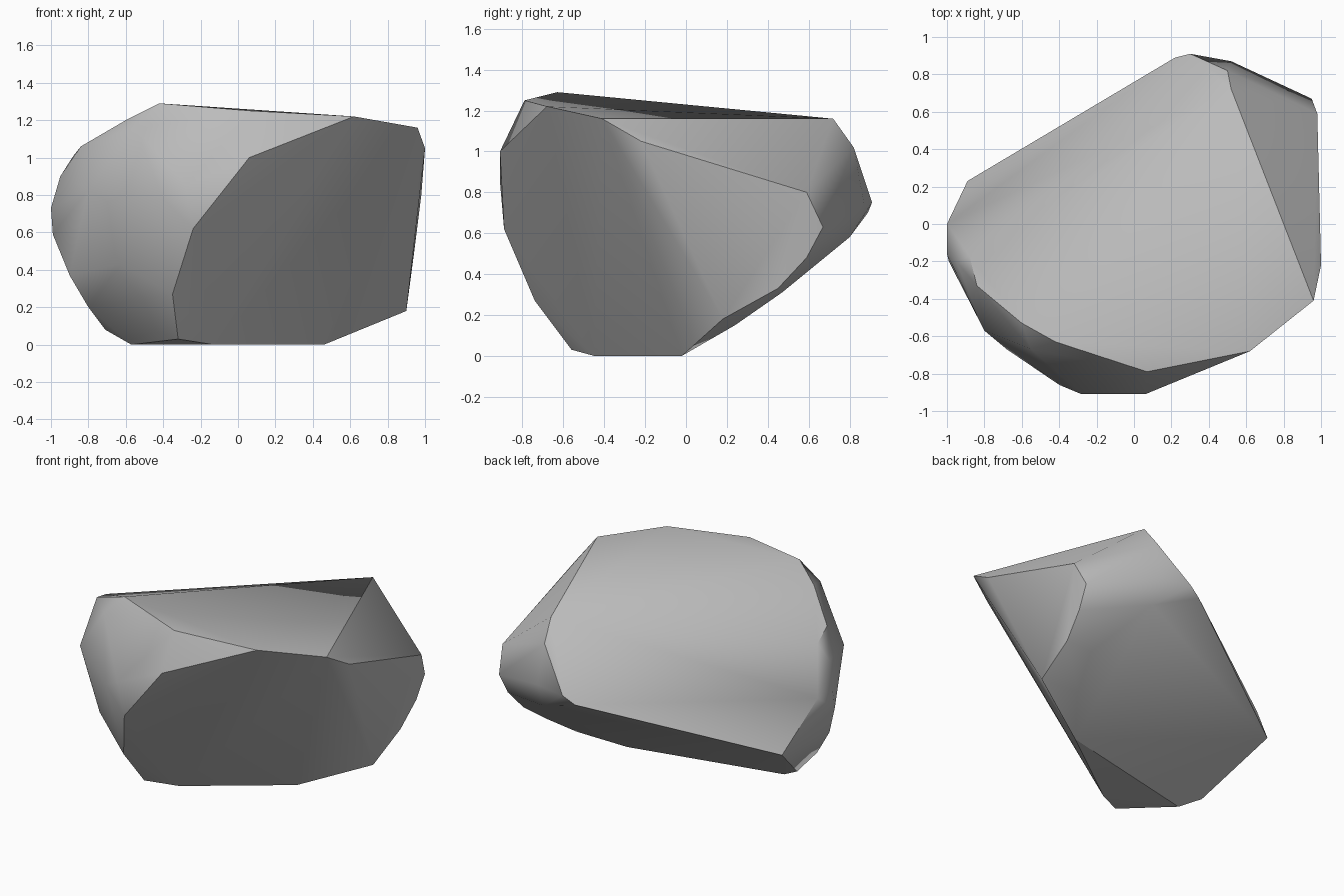
import bpy
import bmesh
import math
from mathutils import Vector

# Remove only the default object
default_object = bpy.data.objects.get("Cube")
if default_object:
    bpy.data.objects.remove(default_object, do_unlink=True)


def make_material(name, red, green, blue):
    """Create one flat colour for both viewport and render."""
    material = bpy.data.materials.new(name)
    material.use_nodes = True
    colour = (red, green, blue, 1)
    material.diffuse_color = colour
    shader = material.node_tree.nodes["Principled BSDF"]
    shader.inputs["Base Color"].default_value = colour
    shader.inputs["Roughness"].default_value = 0.9
    return material


def make_boulder(name, corner_groups, material, flat_angle, crease_angle):
    """Wrap a convex stone around its corners and merge the flat facets."""
    mesh = bpy.data.meshes.new(name)
    shape = bmesh.new()
    for group in corner_groups:
        for corner in group:
            shape.verts.new(Vector(corner))
    hull = bmesh.ops.convex_hull(shape, input=shape.verts[:])

    # Corners that ended up inside the stone are not needed
    unused = {item for item in hull["geom_interior"] + hull["geom_unused"]
              if isinstance(item, bmesh.types.BMVert)}
    bmesh.ops.delete(shape, geom=list(unused), context="VERTS")
    bmesh.ops.dissolve_limit(shape, angle_limit=math.radians(flat_angle),
                             verts=shape.verts[:], edges=shape.edges[:])
    bmesh.ops.recalc_face_normals(shape, faces=shape.faces[:])
    shape.to_mesh(mesh)
    shape.free()
    mesh.materials.append(material)

    boulder = bpy.data.objects.new(name, mesh)
    bpy.context.collection.objects.link(boulder)
    bpy.ops.object.select_all(action="DESELECT")
    boulder.select_set(True)
    bpy.context.view_layer.objects.active = boulder
    bpy.ops.object.shade_smooth_by_angle(angle=math.radians(crease_angle))
    return boulder


# Rim of the gently sloping top
top_rim = [
    (-.42, -.63, 1.29), (.07, -.79, 1.25), (.62, -.68, 1.22),
    (.96, -.41, 1.16), (.52, .72, 1.16), (-.84, -.33, 1.06),
    (-.88, -.17, 1.01), (-.6, -.53, 1.2),
]

# Broad chipped face at the front
front_chip = [
    (.06, -.91, 1), (-.24, -.89, .62), (-.35, -.74, .27),
    (-.32, -.56, .03), (.9, .18, .18), (-.28, -.91, .85),
]

# Small resting face and the sloping underside
underside = [
    (-.13, -.45, 0), (.46, -.02, 0), (-.57, -.25, 0),
    (-.71, -.19, .08), (-.89, .23, .4), (.22, .89, .7),
    (.66, .24, .15), (.74, .47, .31), (.52, .8, .58),
]

# Steep flank and rounded back corner on the model's left
left_flank = [
    (1, -.22, 1.05), (.98, .59, .8), (.95, .67, .63), (.94, .59, .48),
    (.92, .45, .33), (.3, .91, .75), (.52, .87, .75), (.5, .82, 1.02),
]

# Weathered flank on the model's right
right_flank = [
    (-1, 0, .73), (-1, -.16, .73), (-.95, -.2, .9), (-.99, -.2, .59),
    (-.9, -.27, .37), (-.8, -.28, .2), (-.8, -.57, .83),
    (-.68, -.67, .75), (-.4, -.86, .78), (-.63, -.6, .43),
    (-.55, -.67, 1.16),
]

stone = make_material("stone grey", .5, .5, .5)
make_boulder("boulder", [top_rim, front_chip, underside, left_flank, right_flank],
             stone, flat_angle=2, crease_angle=35)
